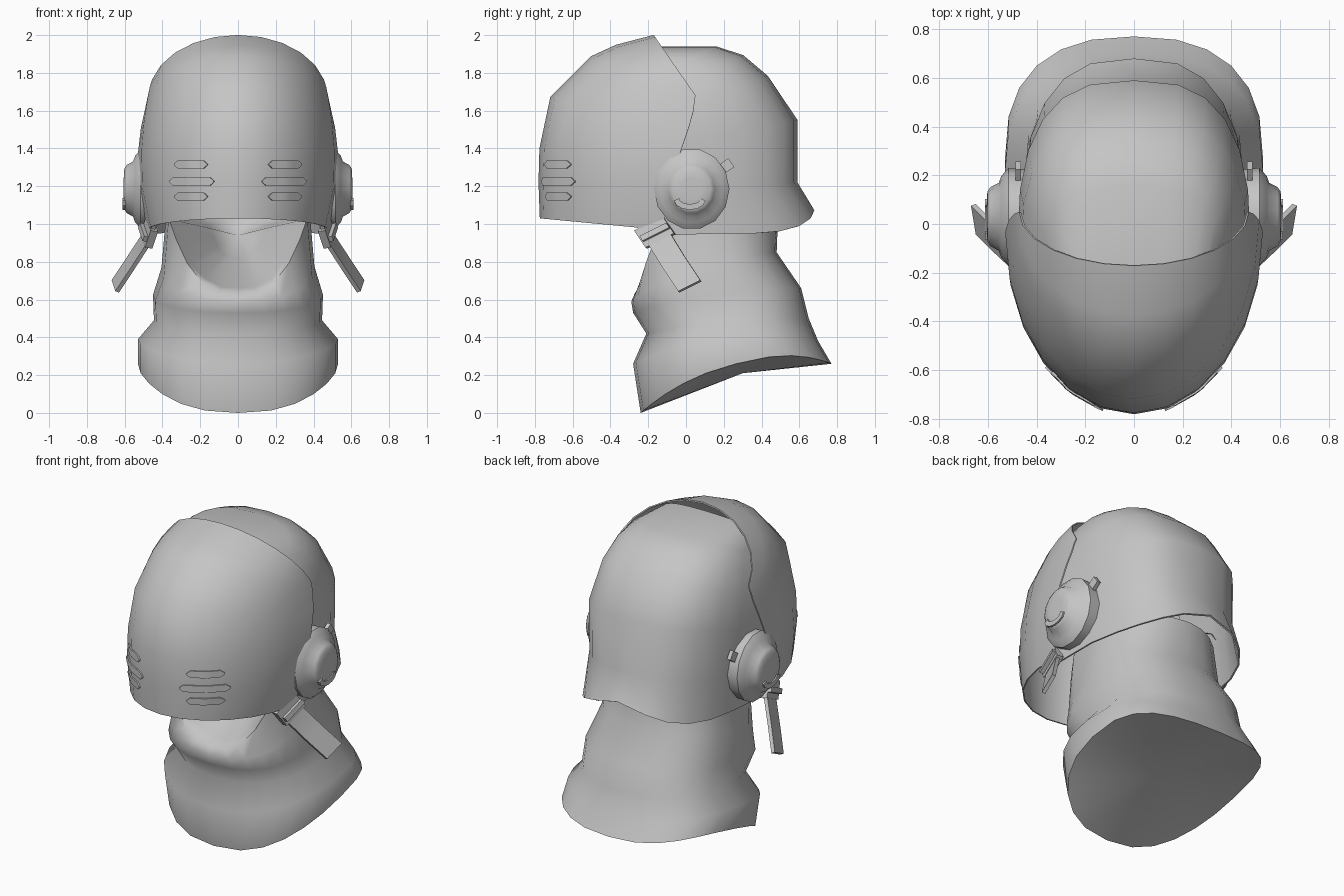
import bpy, bmesh, math
from mathutils import Vector
from mathutils.bvhtree import BVHTree

if "Cube" in bpy.data.objects:
    bpy.data.objects.remove(bpy.data.objects["Cube"])

grey = bpy.data.materials.new("warm_grey")
grey.diffuse_color = (0.56, 0.56, 0.56, 1)
grey.use_nodes = True
grey.node_tree.nodes["Principled BSDF"].inputs["Base Color"].default_value = grey.diffuse_color


def make(name, verts, faces, angle=40, thick=0):
    bm = bmesh.new()
    vs = [bm.verts.new(v) for v in verts]
    for f in faces:
        bm.faces.new([vs[i] for i in f])
    bmesh.ops.remove_doubles(bm, verts=bm.verts, dist=0.0005)
    bmesh.ops.recalc_face_normals(bm, faces=bm.faces)
    me = bpy.data.meshes.new(name)
    bm.to_mesh(me)
    bm.free()
    ob = bpy.data.objects.new(name, me)
    bpy.context.collection.objects.link(ob)
    me.materials.append(grey)
    bpy.ops.object.select_all(action='DESELECT')
    bpy.context.view_layer.objects.active = ob
    ob.select_set(True)
    if thick:
        m = ob.modifiers.new("thickness", 'SOLIDIFY')
        m.thickness = thick
        m.offset = 0
        bpy.ops.object.modifier_apply(modifier=m.name)
    bpy.ops.object.shade_smooth_by_angle(angle=math.radians(angle))
    return ob


def grid_faces(rows, cols, closed=False):
    last = cols if closed else cols - 1
    return [(r * cols + c, r * cols + (c + 1) % cols,
             (r + 1) * cols + (c + 1) % cols, (r + 1) * cols + c)
            for r in range(rows - 1) for c in range(last)]


def spow(v, p):
    return math.copysign(abs(v) ** p, v)


def arcs(rows, n, p, sag=0):
    """Rows of (mid y, mid z, side x, side y, side z) swept from side to side."""
    out = []
    for i, (my, mz, sx, sy, sz) in enumerate(rows):
        for k in range(n + 1):
            a = math.pi * (k / n - 0.5)
            c, s = spow(math.cos(a), p), spow(math.sin(a), p)
            drop = sag * abs(math.sin(2 * a)) if i == 0 else 0
            out.append((sx * s, sy + (my - sy) * c, sz + (mz - sz) * c - drop))
    return out


# Visor: wraps around the front, open at the rear edge
visor_rows = [(-.77, 1.03, .475, -.13, .97), (-.777, 1.22, .52, -.07, 1.18),
              (-.772, 1.40, .525, -.03, 1.38), (-.715, 1.67, .51, .015, 1.51),
              (-.5, 1.885, .49, .04, 1.60), (-.37, 1.945, .48, .045, 1.645),
              (-.17, 1.997, .468, .05, 1.68)]
N = 12
visor = make("visor", arcs(visor_rows, N, 1), grid_faces(len(visor_rows), N + 1), 50, .008)

# Helmet shell: wraps around the back with a flared lower rim
shell_rows = [(.675, 1.07, .465, -.14, .94), (.585, 1.22, .47, -.13, 1.15),
              (.585, 1.55, .475, -.13, 1.40), (.43, 1.78, .46, -.13, 1.56),
              (.3, 1.89, .42, -.15, 1.68), (.16, 1.935, .37, -.18, 1.78),
              (-.19, 1.935, .31, -.24, 1.84)]
make("helmet_shell", arcs(shell_rows, N, .72, .08), grid_faces(len(shell_rows), N + 1), 50, .01)

# Neck hood: rings of (front y, front z, back y, back z, half width, side lift)
hood_rings = [(-.24, 0, .77, .26, .53, .13), (-.28, .26, .70, .38, .53, .07),
              (-.21, .42, .65, .5, .445, .03), (-.28, .53, .61, .66, .45, .03),
              (-.29, .59, .48, .85, .405, .05)]
C = 24
hood = []
for i, (yf, zf, yb, zb, w, lift) in enumerate(hood_rings):
    for k in range(C):
        a = 2 * math.pi * k / C
        front = .85 if i < 3 else .65
        c = spow(math.cos(a), front if math.cos(a) > 0 else .78)
        s = spow(math.sin(a), .82)
        hood.append(Vector((w * s, (yf + yb) / 2 - (yb - yf) / 2 * c,
                            (zf + zb) / 2 - (zb - zf) / 2 * c + lift * math.sin(a) ** 2)))
# rolled collar, low at the chin and high at the sides, then the inner scoop
collar = []
for k in range(C):
    a = 2 * math.pi * k / C
    x, c = .38 * math.sin(a), math.cos(a)
    z = min(1.06, .635 + .36 * abs(x / .355) ** 3) if c > 0 else 1.06 - .05 * c
    collar.append(Vector((x, .12 - (.39 * spow(c, .45) if c > 0 else .37 * c), z)))
center = Vector((0, .42, .94))
hood += collar
hood += [p.lerp(center, .1) + Vector((0, 0, -.005)) for p in collar]
hood += [p.lerp(center, .6) for p in collar]
rings = len(hood_rings) + 3
hood_faces = grid_faces(rings, C, True)
hood += [center, Vector((0, .3, .21))]
top, low = len(hood) - 2, len(hood) - 1
for k in range(C):
    j = (k + 1) % C
    hood_faces.append(((rings - 1) * C + k, (rings - 1) * C + j, top))
    hood_faces.append((j, k, low))
make("neck_hood", hood, hood_faces, 75)


def slab(name, path, width, half, thick):
    """Flat strip along a path, with the given width direction."""
    w = Vector(width).normalized() * half
    pts = [Vector(p) for p in path]
    verts = []
    for i, p in enumerate(pts):
        d = pts[min(i + 1, len(pts) - 1)] - pts[max(i - 1, 0)]
        n = d.cross(w).normalized() * thick / 2
        verts += [p - w - n, p + w - n, p + w + n, p - w + n]
    e = len(verts)
    make(name, verts, grid_faces(len(pts), 4, True) + [(0, 1, 2, 3), (e - 4, e - 3, e - 2, e - 1)], 30)


tree = BVHTree.FromPolygons([v.co for v in visor.data.vertices],
                            [p.vertices[:] for p in visor.data.polygons])
# Lathe steps of (x, radius) for the ear cup
ear_steps = [(.44, .21), (.515, .215), (.545, .18), (.555, .15), (.59, .13),
             (.602, .11), (.605, .06), (.605, .001)]
for s, side in ((-1, "left"), (1, "right")):
    # Ear cup with a stepped face
    verts = [(s * x, .03 + r * math.cos(math.tau * k / 14) * .93,
              1.185 + r * math.sin(math.tau * k / 14))
             for x, r in ear_steps for k in range(14)]
    make(side + "_ear_cup", verts, grid_faces(len(ear_steps), 14, True), 45)
    # Tab on the ear cup and curved grip on its face
    slab(side + "_ear_tab", [(s * .475, .16, 1.27), (s * .475, .24, 1.325)], (0, -.55, .8), .028, .024)
    slab(side + "_ear_grip", [(s * .602, .02 + .07 * math.cos(t), 1.13 + .04 * math.sin(t))
                              for t in [math.pi * (1 + k / 6) for k in range(7)]],
         (1, 0, 0), .01, .03)
    # Hanging chin strap with its buckle
    wd = (s * .02, .12, .06)
    slab(side + "_chin_strap", [(s * .45, -.21, 1.03), (s * .485, -.14, .92),
                                (s * .57, -.06, .79), (s * .65, .02, .67)], wd, .066, .022)
    slab(side + "_buckle", [(s * .455, -.195, 1.0), (s * .485, -.135, .91)], wd, .085, .04)
    slab(side + "_buckle_bar", [(s * .48, -.168, .965), (s * .49, -.152, .94)], wd, .08, .06)
    # Three visor slots with pointed ends
    for z, x0, x1 in ((1.315, .16, .335), (1.225, .125, .36), (1.145, .16, .335)):
        strip = []
        xs = [x0, x0 + .02] + [x0 + .02 + (x1 - x0 - .04) * k / 6 for k in range(1, 7)] + [x1]
        for h in (-.021, .021):
            for i, x in enumerate(xs):
                dz = h * (.15 if i in (0, len(xs) - 1) else 1)
                hit = tree.ray_cast(Vector((s * x, -2, z + dz)), Vector((0, 1, 0)))[0]
                strip.append(hit + Vector((s * .002, -.005, 0)))
        make(side + "_visor_slot", strip, grid_faces(2, len(xs)), 50, .008)
